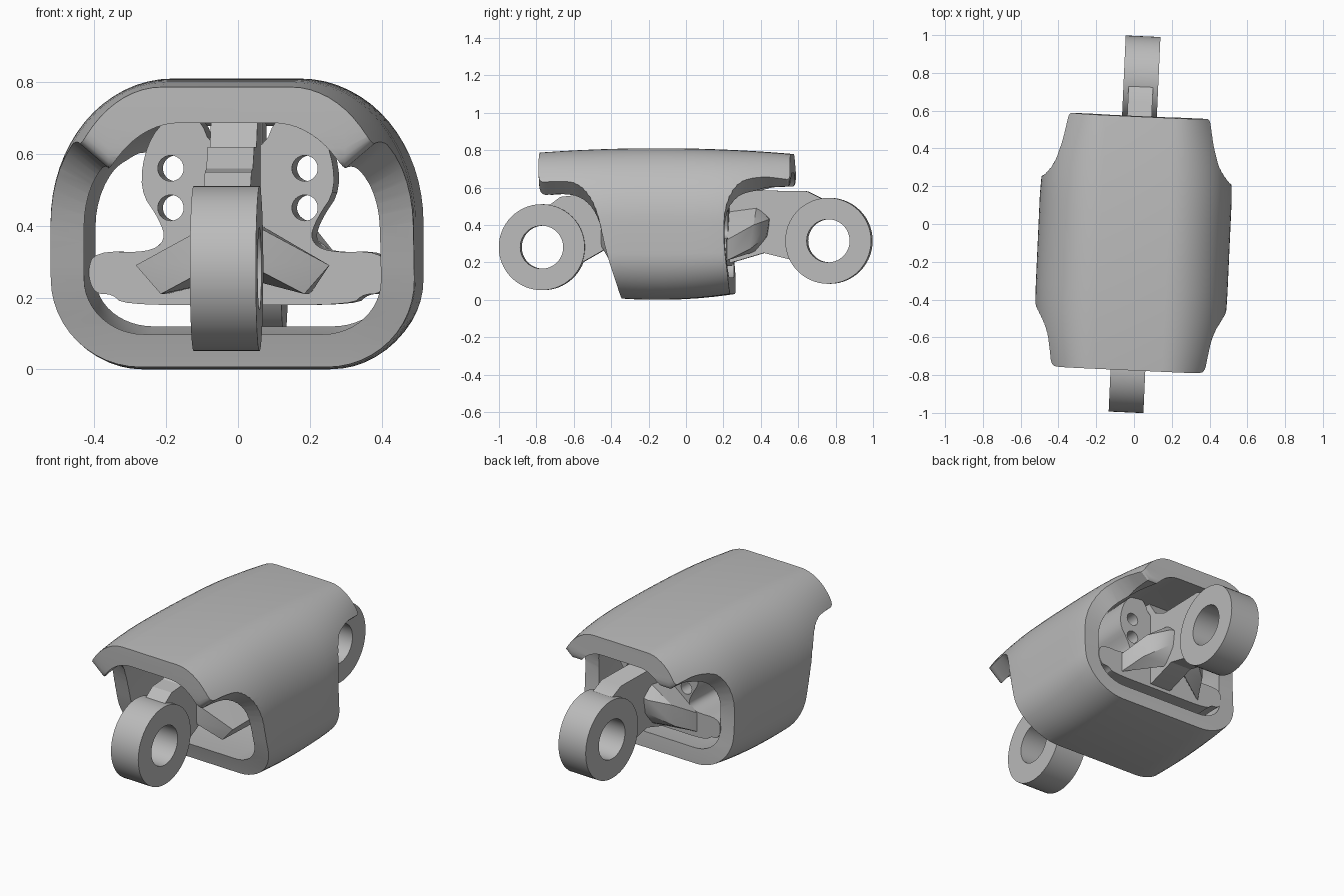
import bpy, bmesh
from math import sin, cos, pi, radians
from mathutils import Matrix

if "Cube" in bpy.data.objects:
    bpy.data.objects.remove(bpy.data.objects["Cube"])

grey = bpy.data.materials.new("plain grey")
grey.use_nodes = True
grey.diffuse_color = (0.5, 0.5, 0.5, 1)
grey.node_tree.nodes["Principled BSDF"].inputs["Base Color"].default_value = (0.5, 0.5, 0.5, 1)
POSE = Matrix.Translation((0.003, 0, 0)) @ Matrix.Rotation(radians(-2.6), 4, "Z")
parts = []


def make(name, bm):
    bmesh.ops.recalc_face_normals(bm, faces=bm.faces)
    me = bpy.data.meshes.new(name)
    bm.to_mesh(me)
    bm.free()
    me.materials.append(grey)
    ob = bpy.data.objects.new(name, me)
    bpy.context.collection.objects.link(ob)
    ob.matrix_world = POSE
    parts.append(ob)
    return ob


def chaikin(pts, rounds=2):
    for _ in range(rounds):
        new = []
        for (a, b), (c, d) in zip(pts, pts[1:] + pts[:1]):
            new += [(a * .75 + c * .25, b * .75 + d * .25), (a * .25 + c * .75, b * .25 + d * .75)]
        pts = new
    return pts


def bridge(bm, a, b):
    n = len(a)
    for i in range(n):
        bm.faces.new((a[i], a[(i + 1) % n], b[(i + 1) % n], b[i]))


def loft(name, sections):
    """Skin a row of closed 3D outlines and cap both ends."""
    bm = bmesh.new()
    rings = [[bm.verts.new(p) for p in s] for s in sections]
    for a, b in zip(rings, rings[1:]):
        bridge(bm, a, b)
    bm.faces.new(rings[0])
    bm.faces.new(rings[-1])
    return make(name, bm)


def prism_x(name, pts, lo, hi):
    return loft(name, [[(x, y, z) for y, z in pts] for x in (lo, hi)])


def prism_y(name, pts, lo, hi):
    return loft(name, [[(x, y, z) for x, z in pts] for y in (lo, hi)])


def boolean(ob, cutter, operation):
    mod = ob.modifiers.new(operation.lower(), "BOOLEAN")
    mod.operation, mod.object, mod.solver = operation, cutter, "EXACT"
    bpy.context.view_layer.update()
    dg = bpy.context.evaluated_depsgraph_get()
    me = bpy.data.meshes.new_from_object(ob.evaluated_get(dg))
    ob.modifiers.clear()
    ob.data = me
    parts.remove(cutter)
    bpy.data.objects.remove(cutter)


# Hollow sleeve, barrelled on top and below, with shoulders narrowing to both ends
def section(y, width, base, top, low, high):
    """Closed outline: low and high are (centre x, centre z) of the corner arcs."""
    base += 0.19 * (y + 0.15) ** 2 if y > -0.4 else 0.012
    top -= 0.06 * (y + 0.15) ** 2
    shoulder = width - 0.30 * max(-0.35 - y, 0) ** 2 - 0.40 * max(y - 0.12, 0) ** 2
    half = []
    for i in range(13):
        a = pi / 2 * i / 12
        half.append((low[0] + (shoulder - low[0]) * sin(a), low[1] - (low[1] - base) * cos(a)))
    for i in range(17):
        a = pi / 2 * i / 16
        half.append((high[0] + (shoulder - high[0]) * cos(a), high[1] + (top - high[1]) * sin(a)))
    return half + [(-x, z) for x, z in reversed(half)]


bm = bmesh.new()
loops = []
for i in range(21):
    y = -0.9 + 1.6 * i / 20
    shapes = (section(y, 0.508, 0, 0.81, (0.26, 0.25), (0.18, 0.41)),
              section(y, 0.415, 0.09, 0.71, (0.25, 0.25), (0.13, 0.40)))
    loops.append([[bm.verts.new((x, y, z)) for x, z in s] for s in shapes])
for a, b in zip(loops, loops[1:]):
    bridge(bm, a[0], b[0])
    bridge(bm, a[1], b[1])
bridge(bm, *loops[0])
bridge(bm, *loops[-1])
sleeve = make("sleeve", bm)

# Side outline of the sleeve with front and back hoods, whose lips rise outwards
outline = chaikin([(-0.31, -0.1), (-0.34, 0.05), (-0.40, 0.24), (-0.43, 0.37), (-0.49, 0.47), (-0.58, 0.54),
                   (-0.69, 0.56), (-0.765, 0.56), (-0.775, 0.65), (-0.775, 0.95), (0.565, 0.95), (0.57, 0.72),
                   (0.575, 0.605), (0.53, 0.605), (0.42, 0.60), (0.30, 0.54), (0.225, 0.43), (0.225, 0.30),
                   (0.25, 0.08), (0.25, -0.1)])


def lip(x):
    rise = 0.85 * max(abs(x) - 0.33, 0)
    return [(x, y, z + rise * min(max((z - 0.34) / 0.2, 0), 1)) for y, z in outline]


boolean(sleeve, loft("sleeve_cutter", [lip(x) for x in (-0.7, -0.33, 0.33, 0.7)]), "INTERSECT")

# Inner bracket with two drilled lobes and two rounded wings
half = [(0.05, 0.18), (0.32, 0.18), (0.35, 0.21), (0.40, 0.21), (0.42, 0.27), (0.40, 0.33), (0.25, 0.325),
        (0.20, 0.36), (0.22, 0.42), (0.275, 0.50), (0.255, 0.63), (0.19, 0.71), (0.11, 0.71), (0.07, 0.61)]
bracket = prism_y("bracket", chaikin(half + [(-x, z) for x, z in reversed(half)]), -0.08, 0.235)


def disc(x, z, radius, n=32):
    return [(x + radius * cos(2 * pi * i / n), z + radius * sin(2 * pi * i / n)) for i in range(n)]


for x in (-0.187, 0.187):
    for z in (0.45, 0.56):
        boolean(bracket, prism_y("drill", disc(x, z, 0.036), -0.3, 0.4), "DIFFERENCE")

# Eyelets at both ends
for name, y, z in (("front", -0.768, 0.281), ("back", 0.765, 0.315)):
    bm = bmesh.new()
    rings = [[bm.verts.new((x, *p)) for p in disc(y, z, r, 56)]
             for x, r in ((-0.092, 0.23), (0.092, 0.23), (0.092, 0.115), (-0.092, 0.115))]
    for i in range(4):
        bridge(bm, rings[i], rings[(i + 1) % 4])
    make(name + "_eyelet", bm)

# Central arms joining the eyelets to the bracket
prism_x("front_arm", [(-0.73, 0.505), (-0.67, 0.55), (-0.58, 0.56), (-0.50, 0.62), (-0.36, 0.62),
                      (-0.28, 0.71), (-0.05, 0.71), (-0.05, 0.20), (-0.35, 0.30), (-0.43, 0.27),
                      (-0.57, 0.19), (-0.61, 0.25), (-0.63, 0.40)], -0.065, 0.065)
prism_x("back_arm", [(0.73, 0.54), (0.65, 0.58), (0.36, 0.585), (0.28, 0.62), (0.22, 0.71), (0.0, 0.71),
                     (0.0, 0.20), (0.25, 0.20), (0.42, 0.25), (0.56, 0.215), (0.60, 0.25), (0.62, 0.40)],
        -0.065, 0.065)


# Leaf-shaped braces spreading from the arms to the wings
def brace(name, corners):
    for side, s in (("left", 1), ("right", -1)):
        bm = bmesh.new()
        for x, y, z in corners:
            bm.verts.new((x * s, y, z))
        bmesh.ops.convex_hull(bm, input=bm.verts)
        make(side + "_" + name, bm)


brace("front_brace", [(0.03, -0.46, 0.42), (0.03, -0.46, 0.30), (0.27, -0.40, 0.29), (0.20, -0.40, 0.21),
                      (0.03, -0.02, 0.42), (0.03, -0.02, 0.25), (0.25, -0.02, 0.29), (0.20, -0.02, 0.21)])
brace("back_brace", [(0.03, 0.45, 0.44), (0.03, 0.44, 0.34), (0.09, 0.45, 0.43), (0.09, 0.435, 0.34),
                     (0.19, 0.37, 0.40), (0.20, 0.35, 0.27), (0.26, 0.23, 0.32), (0.26, 0.23, 0.21),
                     (0.05, 0.23, 0.48), (0.05, 0.38, 0.50), (0.03, 0.38, 0.26)])

# Smooth curved walls, keeping the cut edges crisp
for ob in parts:
    bpy.ops.object.select_all(action="DESELECT")
    ob.select_set(True)
    bpy.context.view_layer.objects.active = ob
    bpy.ops.object.shade_smooth_by_angle(angle=radians(30))
